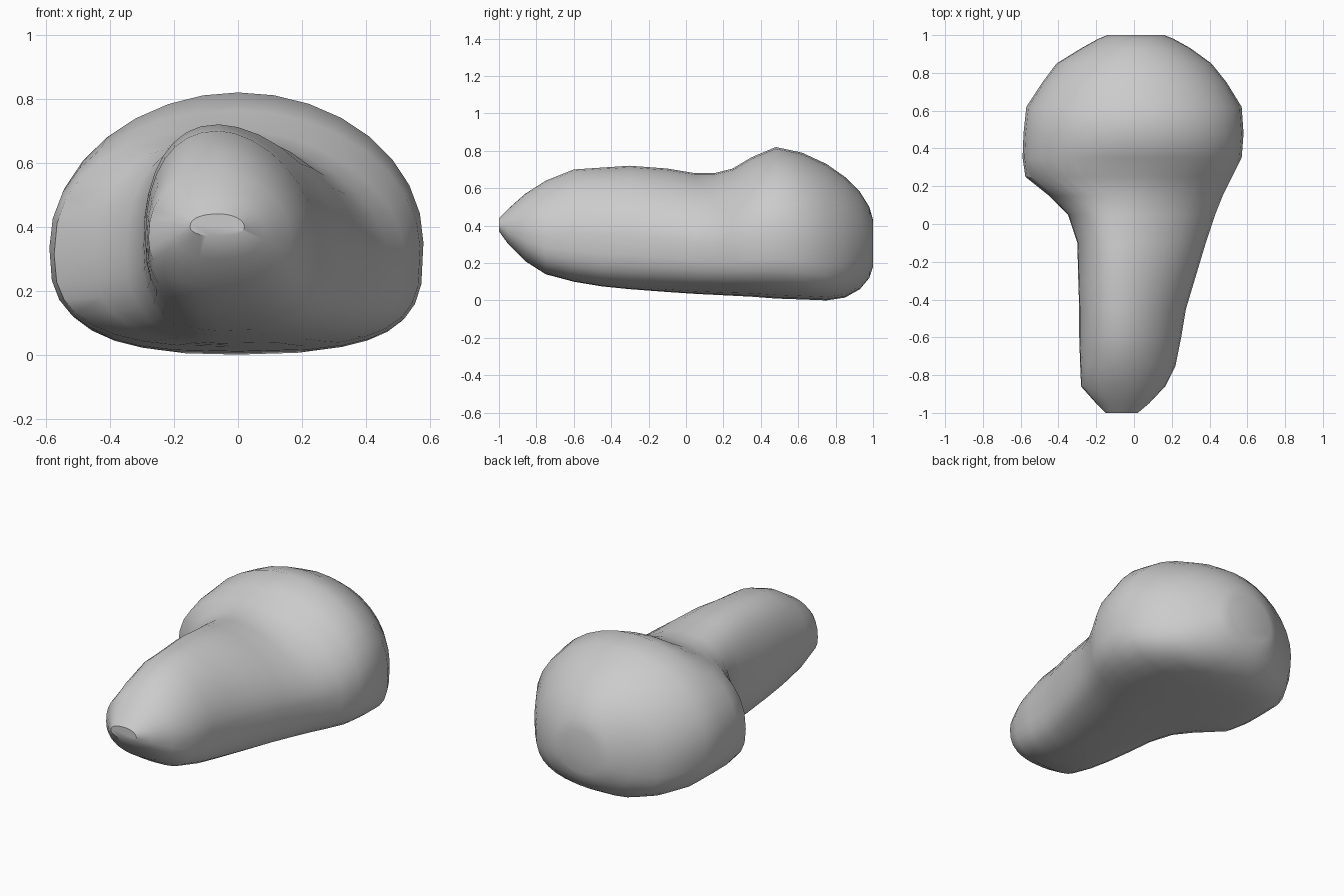
import bpy, bmesh
from math import sin, cos, pi

cube = bpy.data.objects.get("Cube")
if cube:
    bpy.data.objects.remove(cube, do_unlink=True)

SIDES = 32

# Cross-sections from the nose to the back: y, right x, left x, bottom z, top z
SECTIONS = [
    (-1, -.15, .02, .37, .44),
    (-.95, -.2, .08, .3, .49),
    (-.86, -.28, .165, .21, .57),
    (-.75, -.285, .22, .14, .64),
    (-.6, -.29, .25, .1, .7),
    (-.45, -.29, .275, .075, .71),
    (-.3, -.295, .32, .06, .72),
    (-.1, -.3, .38, .045, .705),
    (.05, -.35, .43, .035, .68),
    (.15, -.45, .47, .03, .68),
    (.25, -.575, .52, .025, .705),
    (.35, -.59, .57, .02, .765),
    (.48, -.585, .58, .01, .82),
    (.62, -.57, .57, .005, .79),
    (.75, -.485, .49, 0, .73),
    (.85, -.41, .41, .015, .66),
    (.93, -.28, .3, .06, .58),
    (.98, -.19, .21, .12, .5),
    (1, -.14, .16, .18, .43),
]


def blend(y, start, end):
    t = min(1, max(0, (y - start) / (end - start)))
    return t * t * (3 - 2 * t)


def mix(a, b, t):
    return a + (b - a) * t


def power(value, exponent):
    return abs(value) ** (2 / exponent) * (1 if value >= 0 else -1)


def ring(bm, y, right, left, low, high):
    """Lopsided rounded section: domed on top, flatter underneath."""
    bulb = blend(y, 0, .45)
    nose = 1 - blend(y, -1, -.7)
    back = blend(y, .75, 1)
    ridge = mix(-.06, 0, bulb)
    waist = mix(low, high, mix(.43, .42, bulb))
    shoulder = blend(y, .1, .25) * (1 - blend(y, .25, .45))
    verts = []
    for i in range(SIDES):
        a = 2 * pi * i / SIDES
        c, s = cos(a), sin(a)
        if c > 0:
            width = left - ridge
            over = mix(1.75, 2, max(bulb, nose))
            under = mix(3.2, 3.4, bulb)
        else:
            width = ridge - right
            over = mix(2.3, 1.95, bulb) + .25 * shoulder
            under = mix(2.3, 3, bulb)
        under = mix(under, 2.3, max(nose, back))
        n = over if s > 0 else under
        height = high - waist if s > 0 else waist - low
        tilt = .012 * c * s * s * bulb if s < 0 < c else 0
        verts.append(bm.verts.new((ridge + width * power(c, n), y,
                                   waist + height * power(s, n) + tilt)))
    return verts


# Body: arm and rounded bulb in one skin
bm = bmesh.new()
rings = [ring(bm, *section) for section in SECTIONS]
for a, b in zip(rings, rings[1:]):
    for i in range(SIDES):
        j = (i + 1) % SIDES
        bm.faces.new((a[i], a[j], b[j], b[i]))
bm.faces.new(rings[0])
bm.faces.new(rings[-1])
bmesh.ops.recalc_face_normals(bm, faces=bm.faces)

mesh = bpy.data.meshes.new("body")
bm.to_mesh(mesh)
bm.free()
body = bpy.data.objects.new("body", mesh)
bpy.context.collection.objects.link(body)

# Plain grey surface
grey = bpy.data.materials.new("plain grey")
grey.use_nodes = True
color = (.6, .6, .6, 1)
grey.diffuse_color = color
grey.node_tree.nodes["Principled BSDF"].inputs["Base Color"].default_value = color
mesh.materials.append(grey)

# Smooth shading with sharp creases kept
bpy.ops.object.select_all(action="DESELECT")
body.select_set(True)
bpy.context.view_layer.objects.active = body
bpy.ops.object.shade_smooth_by_angle(angle=pi / 5)
